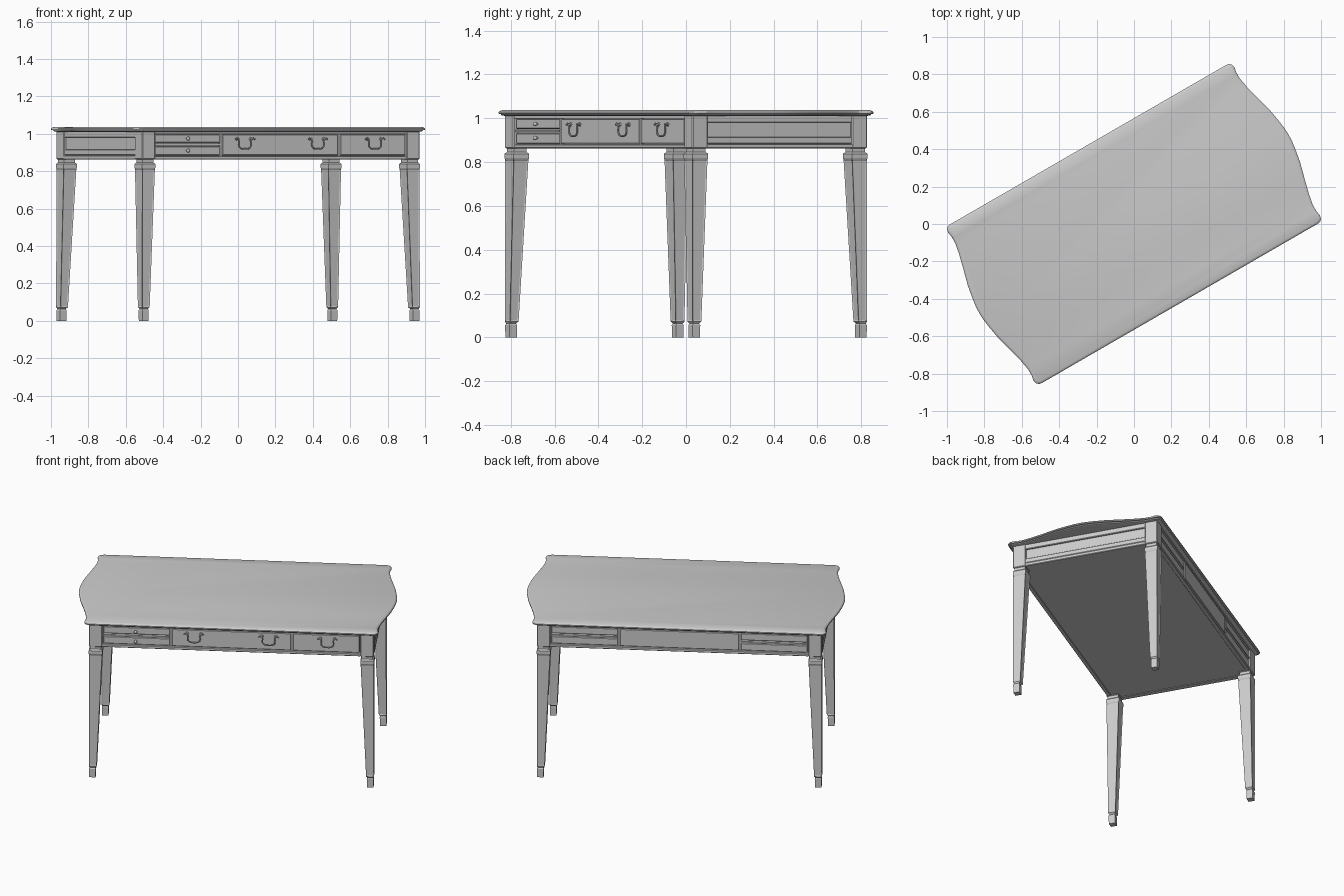
import bpy, bmesh, math
from mathutils import Matrix, Vector

old = bpy.data.objects.get("Cube")
if old:
    bpy.data.objects.remove(old, do_unlink=True)

grey = bpy.data.materials.new("plain grey")
grey.use_nodes = True
grey.diffuse_color = (0.6, 0.6, 0.6, 1)
grey.node_tree.nodes["Principled BSDF"].inputs["Base Color"].default_value = (0.6, 0.6, 0.6, 1)

TURN = Matrix.Rotation(math.radians(30), 4, "Z")  # the desk stands turned on the floor


def finish(name, bm, smooth=False):
    """Turn the part into place and make it an object."""
    bmesh.ops.recalc_face_normals(bm, faces=bm.faces)
    bm.transform(TURN)
    mesh = bpy.data.meshes.new(name)
    bm.to_mesh(mesh)
    bm.free()
    mesh.materials.append(grey)
    ob = bpy.data.objects.new(name, mesh)
    bpy.context.collection.objects.link(ob)
    if smooth:
        bpy.ops.object.select_all(action="DESELECT")
        ob.select_set(True)
        bpy.context.view_layer.objects.active = ob
        bpy.ops.object.shade_smooth_by_angle(angle=math.radians(35))
    return ob


def loft(bm, rings):
    """Skin a stack of equal-length rings and close both ends; return side faces by level."""
    rows = [[bm.verts.new(p) for p in ring] for ring in rings]
    n = len(rows[0])
    levels = []
    for a, b in zip(rows, rows[1:]):
        levels.append([bm.faces.new((a[i], a[(i + 1) % n], b[(i + 1) % n], b[i])) for i in range(n)])
    bm.faces.new(rows[0][::-1])
    bm.faces.new(rows[-1])
    return levels


def box(name, x, y, z, bevel=0.0):
    """Box from three (low, high) ranges."""
    bm = bmesh.new()
    bmesh.ops.create_cube(bm, size=1)
    for v in bm.verts:
        v.co = Vector([(r[0] + r[1]) / 2 + c * (r[1] - r[0]) for r, c in zip((x, y, z), v.co)])
    if bevel:
        bmesh.ops.bevel(bm, geom=bm.edges[:], offset=bevel, segments=1, affect="EDGES")
    return finish(name, bm)


def span(a, b):
    return (min(a, b), max(a, b))


# Table top: straight long sides, serpentine ends, moulded rim
quarter = [(.955, 0), (.953, .04), (.948, .08), (.934, .16), (.910, .25), (.890, .33), (.879, .39),
           (.879, .43), (.884, .455), (.880, .475), (.868, .487), (.85, .49)]
right_end = [(x, -y) for x, y in quarter[:0:-1]] + quarter
outline = right_end + [(-x, -y) for x, y in right_end]
rim = [(1.010, .024), (1.014, .010), (1.019, .008), (1.021, 0), (1.028, 0), (1.033, .004), (1.037, .012)]
bm = bmesh.new()
loft(bm, [[(x * (1 - d / .9), y * (1 - d / .48), z) for x, y in outline] for z, d in rim])
finish("table_top", bm, True)

# Carcass with closed underside, and the mouldings around it
box("carcass", (-.832, .832), (-.436, .436), (.866, 1.014))
for s in (-1, 1):
    side = "front" if s < 0 else "back"
    box(side + "_top_rail", (-.78, .78), span(s * .43, s * .456), (1.0, 1.014))
    box(side + "_bottom_rail", (-.78, .78), span(s * .43, s * .456), (.863, .882), .003)
    for x in (-.365, .365):
        box(side + "_divider", (x - .006, x + .006), span(s * .43, s * .449), (.88, 1.002))
    box(side + "_wide_drawer", (-.357, .357), span(s * .43, s * .453), (.885, .997), .003)
    for x in (-.571, .571):
        xr = (x - .2, x + .2)
        if s < 0 and x > 0:
            box("front_single_drawer", xr, span(s * .43, s * .453), (.885, .997), .003)
            continue
        box(side + "_upper_small_drawer", xr, span(s * .43, s * .450), (.952, .997), .003)
        box(side + "_lower_small_drawer", xr, span(s * .43, s * .450), (.885, .932), .003)
        box(side + "_middle_rail", xr, span(s * .43, s * .455), (.937, .947))
    # End panels framed by rails
    end = "left" if s > 0 else "right"
    box(end + "_end_panel", span(s * .82, s * .842), (-.385, .385), (.866, 1.012))
    box(end + "_end_top_rail", span(s * .82, s * .853), (-.385, .385), (.98, 1.014), .003)
    box(end + "_end_lower_rail", span(s * .82, s * .853), (-.385, .385), (.885, .915), .003)
    box(end + "_end_bottom_rail", span(s * .82, s * .856), (-.385, .385), (.863, .883), .003)

# Legs: corner block, neck, collar, inward taper with sunk panels, ankle and foot
# Each section is (height, half width, step back from the outer face)
LEG = [(0, .019, .002), (.056, .020, .001), (.063, .016, .005), (.072, .023, 0), (.812, .039, .001),
       (.818, .041, -.001), (.838, .041, -.001), (.846, .033, .007), (.866, .033, .007)]
for sx in (-1, 1):
    for sy in (-1, 1):
        where = ("back" if sy > 0 else "front") + ("_left" if sx > 0 else "_right")
        box(where + "_corner_block", span(sx * .777, sx * .857), span(sy * .38, sy * .46),
            (.863, 1.014), .004)
        bm = bmesh.new()
        rings = []
        for z, h, back in LEG:
            cx, cy = sx * (.857 - back - h), sy * (.46 - back - h)
            rings.append([(cx + i * h, cy + j * h, z) for i, j in ((-1, -1), (1, -1), (1, 1), (-1, 1))])
        levels = loft(bm, rings)
        bmesh.ops.recalc_face_normals(bm, faces=bm.faces)
        bmesh.ops.inset_individual(bm, faces=levels[3], thickness=.009, depth=-.003)
        finish(where + "_leg", bm)


def tube(bm, path, radius, sides=8):
    """Round bar along a path that lies in a plane of constant y."""
    rings = []
    for i, p in enumerate(path):
        t = (path[min(i + 1, len(path) - 1)] - path[max(i - 1, 0)]).normalized()
        n = t.cross(Vector((0, 1, 0)))
        rings.append([p + radius * (math.cos(a) * n + math.sin(a) * Vector((0, 1, 0)))
                      for a in (2 * math.pi * k / sides for k in range(sides))])
    loft(bm, rings)


# Drop handles: scrolled bail hung from two posts
half_bail = [(.060, .970), (.052, .976), (.042, .972), (.036, .960), (.038, .945), (.036, .932),
             (.026, .922), (.012, .919)]
for x in (-.225, .225, .578):
    bm = bmesh.new()
    pts = half_bail + [(-a, z) for a, z in half_bail[::-1]]
    tube(bm, [Vector((x + a, -.466, z)) for a, z in pts], .0042)
    for a in (-.042, .042):
        for r, depth in ((.010, .005), (.005, .020)):
            bmesh.ops.create_cone(bm, cap_ends=True, segments=12, radius1=r, radius2=r * .8, depth=depth,
                                  matrix=Matrix.Translation((x + a, -.452 - depth / 2, .972))
                                  @ Matrix.Rotation(math.pi / 2, 4, "X"))
    finish("drawer_handle", bm, True)

# Round knobs on the small drawers
for z in (.974, .910):
    bm = bmesh.new()
    bmesh.ops.create_uvsphere(bm, u_segments=12, v_segments=8, radius=.010,
                              matrix=Matrix.Translation((-.575, -.464, z)))
    bmesh.ops.create_cone(bm, cap_ends=True, segments=10, radius1=.005, radius2=.005, depth=.016,
                          matrix=Matrix.Translation((-.575, -.455, z)) @ Matrix.Rotation(math.pi / 2, 4, "X"))
    finish("drawer_knob", bm, True)
